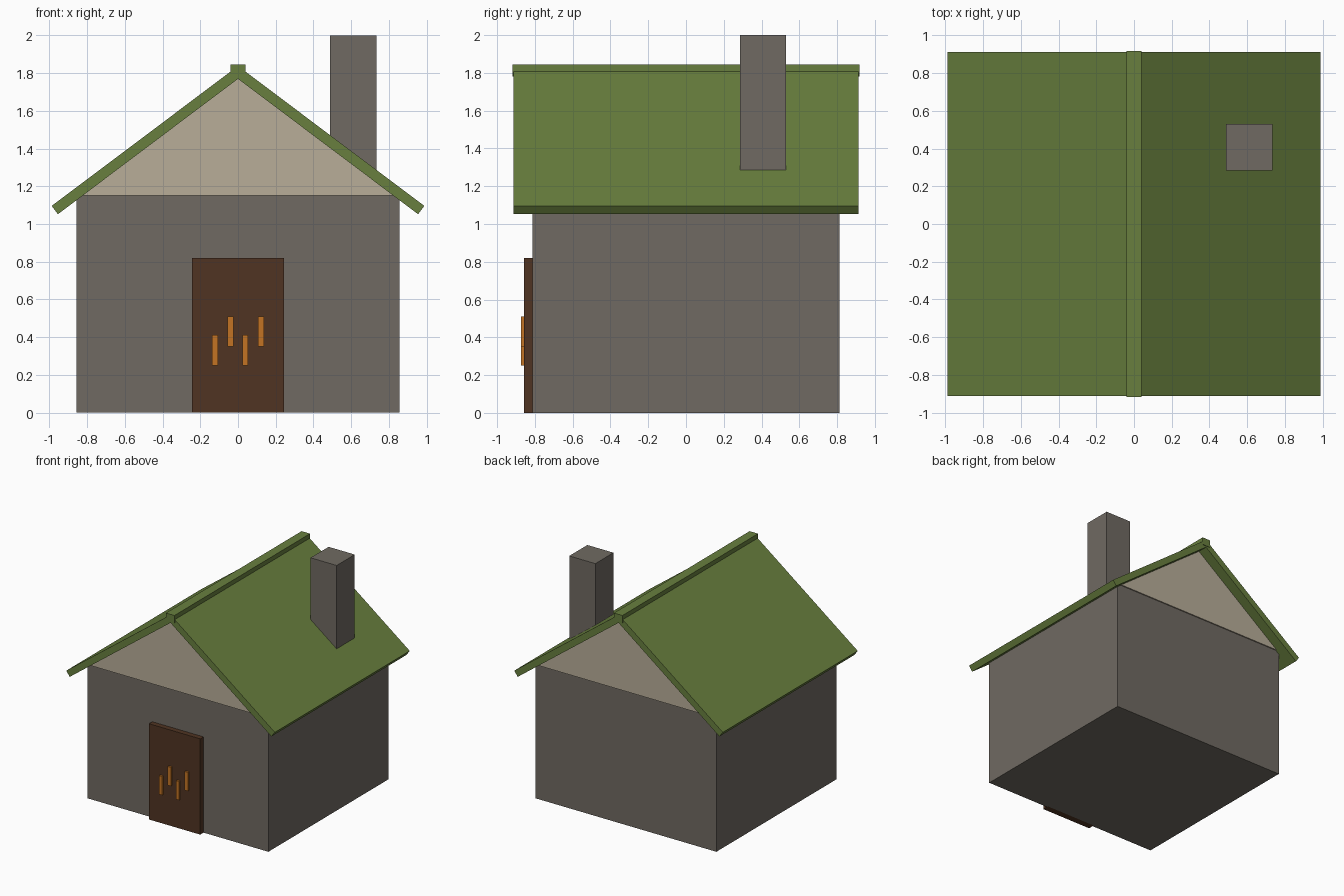
import bpy
import bmesh

default = bpy.data.objects.get("Cube")
if default:
    bpy.data.objects.remove(default, do_unlink=True)


def srgb(r, g, b):
    def lin(c):
        c /= 255
        return c / 12.92 if c <= 0.04045 else ((c + 0.055) / 1.055) ** 2.4
    return (lin(r), lin(g), lin(b), 1)


def material(name, color):
    mat = bpy.data.materials.new(name)
    mat.use_nodes = True
    mat.diffuse_color = color
    mat.node_tree.nodes["Principled BSDF"].inputs["Base Color"].default_value = color
    return mat


stone = material("grey stone", srgb(112, 106, 98))
plaster = material("beige plaster", srgb(184, 174, 153))
green = material("green roof", srgb(104, 127, 62))
wood = material("dark wood", srgb(80, 52, 34))
orange = material("orange trim", srgb(196, 116, 36))


def prism(name, profile, y0, y1, mat):
    """Extrude an x-z outline from y0 to y1."""
    bm = bmesh.new()
    face = bm.faces.new([bm.verts.new((x, y0, z)) for x, z in profile])
    out = bmesh.ops.extrude_face_region(bm, geom=[face])
    verts = [v for v in out["geom"] if isinstance(v, bmesh.types.BMVert)]
    bmesh.ops.translate(bm, verts=verts, vec=(0, y1 - y0, 0))
    bmesh.ops.recalc_face_normals(bm, faces=bm.faces)
    mesh = bpy.data.meshes.new(name)
    bm.to_mesh(mesh)
    bm.free()
    mesh.materials.append(mat)
    obj = bpy.data.objects.new(name, mesh)
    bpy.context.collection.objects.link(obj)
    return obj


def box(name, x0, x1, y0, y1, z0, z1, mat):
    return prism(name, [(x0, z0), (x1, z0), (x1, z1), (x0, z1)], y0, y1, mat)


# Walls and gable block
box("walls", -0.857, 0.857, -0.813, 0.813, 0, 1.15, stone)
prism("gable", [(-0.83, 1.15), (0.83, 1.15), (0, 1.775)], -0.823, 0.823, plaster)

# Pitched roof slabs, one on each side of the ridge
for side, label in ((1, "left"), (-1, "right")):
    slab = [(0, 1.77), (side * 0.955, 1.052), (side * 0.988, 1.096), (0, 1.838)]
    prism("roof_" + label, slab, -0.913, 0.913, green)
box("ridge_beam", -0.04, 0.04, -0.918, 0.918, 1.78, 1.845, green)

# Chimney
box("chimney", 0.488, 0.735, 0.285, 0.53, 1.27, 2, stone)

# Door with raised strips
box("door", -0.243, 0.243, -0.858, -0.8, 0, 0.82, wood)
for i, x in enumerate((-0.122, -0.04, 0.038, 0.122)):
    z = 0.35 if i % 2 else 0.25
    box("door_strip_%d" % (i + 1), x - 0.015, x + 0.015, -0.874, -0.85, z, z + 0.16, orange)
